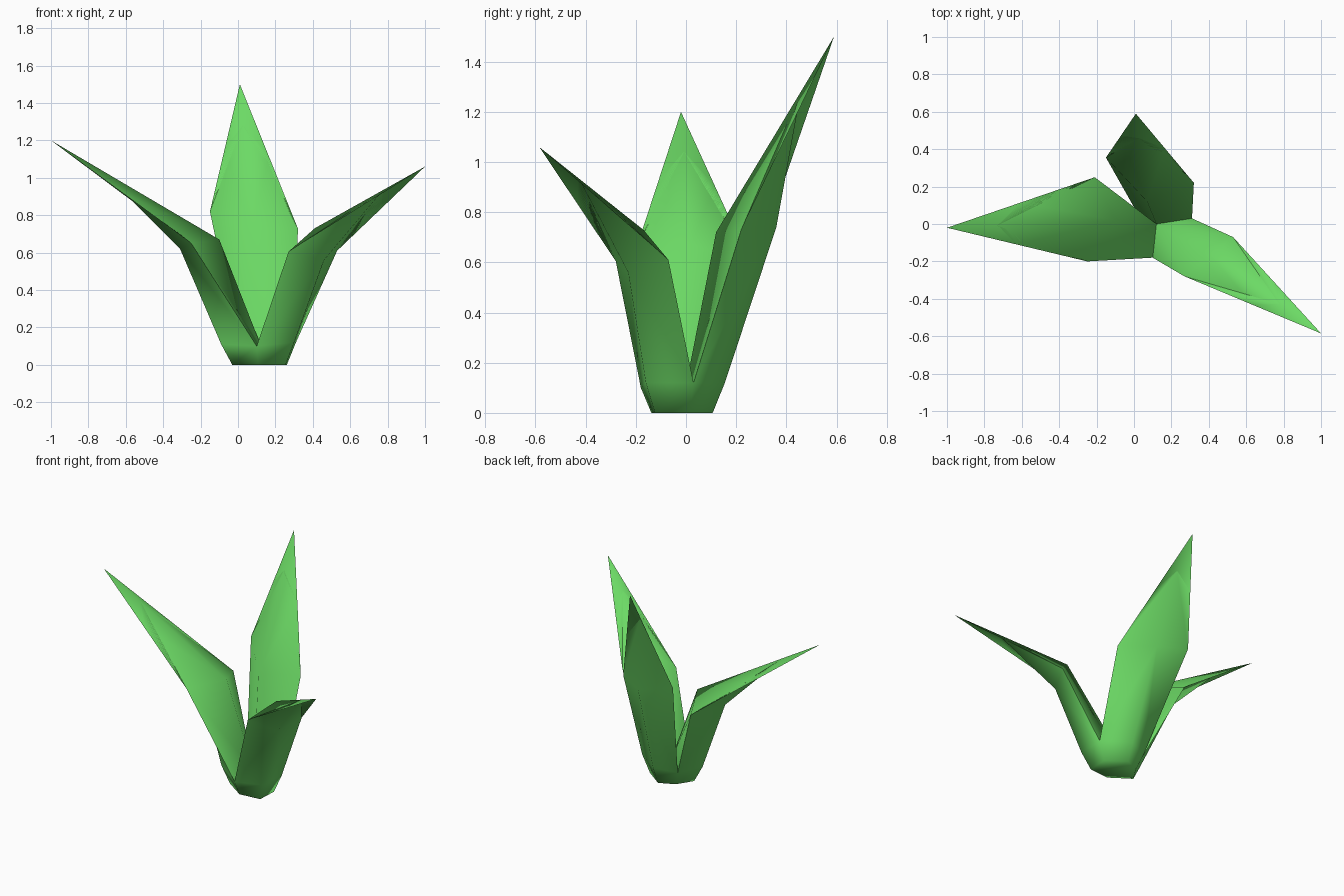
import bpy, bmesh
from mathutils import Vector as V

if "Cube" in bpy.data.objects:
    bpy.data.objects.remove(bpy.data.objects["Cube"])

green = bpy.data.materials.new("leaf green")
green.diffuse_color = (0.15, 0.70, 0.13, 1)
green.use_nodes = True
green.node_tree.nodes["Principled BSDF"].inputs["Base Color"].default_value = green.diffuse_color

core = V((0.12, 0.0, 0.11))          # where the inner faces meet
base_mid = V((0.13, -0.025, 0))
n_ab = V((0.10, -0.18, 0.10))        # notches between neighbouring leaves
n_bc = V((0.31, 0.03, 0.12))
n_ca = V((0.00, 0.09, 0.10))

bm = bmesh.new()


def face(*pts):
    bm.faces.new([bm.verts.new(p) for p in pts])


def foot(p):
    q = base_mid + (p - base_mid) * 0.73
    q.z = 0
    return q


def leaf(n1, n2, low, left, right, inner, outer, tip, t):
    """Thick pointed blade: inner ridge, two rims, outer keel, seen left to right from outside."""
    low, left, right, inner, outer, tip = map(V, (low, left, right, inner, outer, tip))
    apex = tip.lerp(inner, t)
    for n, rim, flip in ((n1, left, False), (n2, right, True)):
        half = rim.lerp(tip, 0.5)
        quads = [
            (foot(n), foot(low), low, n),       # base
            (n, low, outer), (n, outer, rim),   # lower outside
            (rim, outer, apex), (rim, apex, half),   # upper outside
            (core, n, rim), (core, rim, inner),  # lower inside
            (inner, rim, half), (inner, half, apex), (apex, half, tip),  # upper inside
            (base_mid * 1, foot(low), foot(n)),  # underside
        ]
        for q in quads:
            face(*(reversed(q) if flip else q))


# left leaf, right leaf, back leaf
leaf(n_ca, n_ab, (-0.09, -0.05, 0.11), (-0.21, 0.25, 0.61), (-0.25, -0.20, 0.65),
     (-0.10, 0.02, 0.67), (-0.31, 0.02, 0.62), (-1.0, -0.02, 1.20), 0.30)
leaf(n_ab, n_bc, (0.30, -0.16, 0.12), (0.27, -0.28, 0.605), (0.53, -0.07, 0.61),
     (0.41, -0.17, 0.73), (0.46, -0.23, 0.56), (1.0, -0.585, 1.06), 0.38)
leaf(n_bc, n_ca, (0.14, 0.155, 0.12), (0.32, 0.22, 0.73), (-0.15, 0.355, 0.82),
     (0.07, 0.12, 0.72), (0.11, 0.36, 0.74), (0.01, 0.59, 1.50), 0.28)

bmesh.ops.remove_doubles(bm, verts=bm.verts, dist=0.0005)
me = bpy.data.meshes.new("leaf_cluster")
bm.to_mesh(me)
bm.free()
me.materials.append(green)
ob = bpy.data.objects.new("leaf_cluster", me)
bpy.context.collection.objects.link(ob)
bpy.context.view_layer.objects.active = ob
ob.select_set(True)
bpy.ops.object.shade_smooth_by_angle(angle=1.3)
